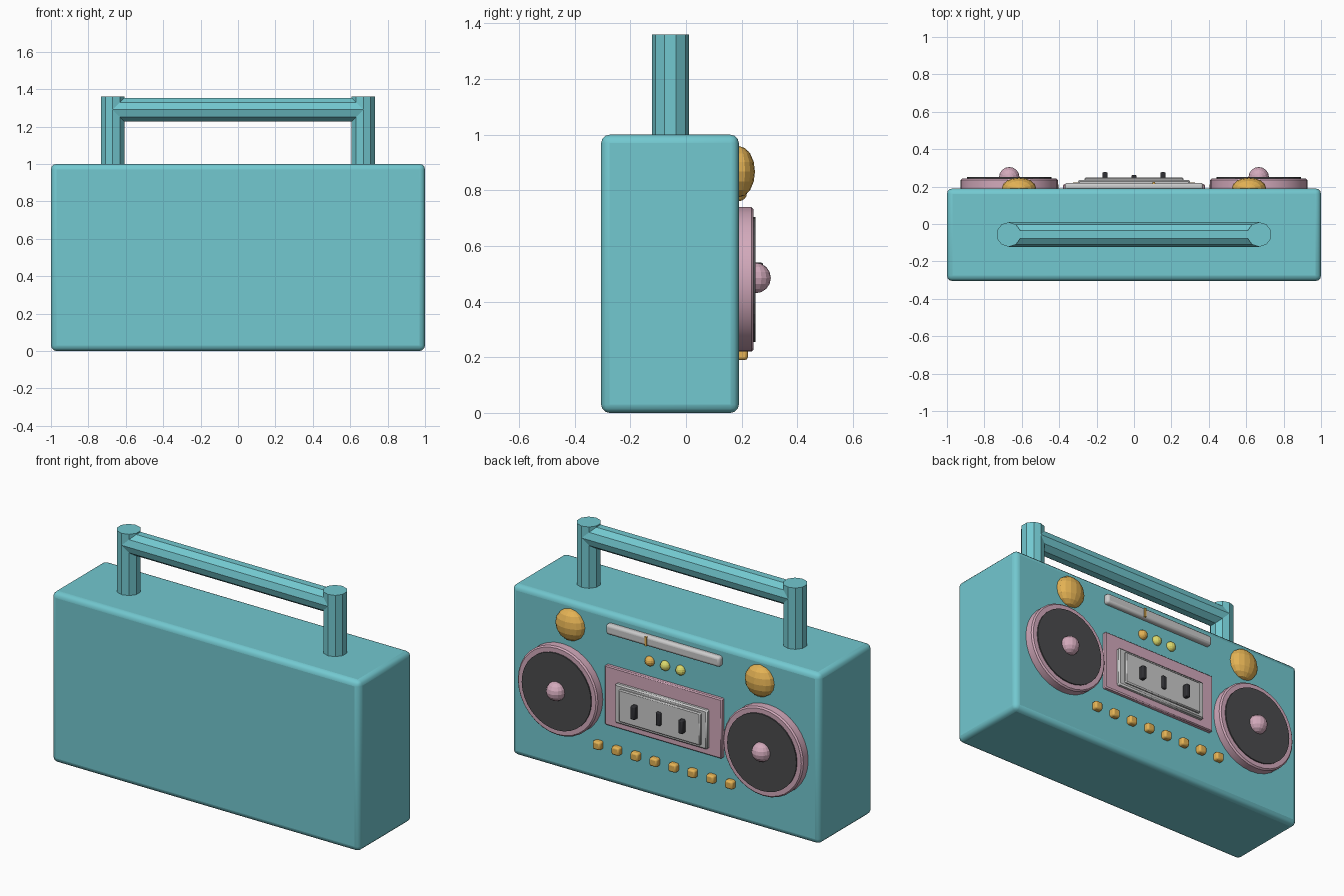
import bpy, math

if "Cube" in bpy.data.objects:
    bpy.data.objects.remove(bpy.data.objects["Cube"])

def mat(name, r, g, b):
    m = bpy.data.materials.new(name)
    m.diffuse_color = (r, g, b, 1)
    m.use_nodes = True
    m.node_tree.nodes["Principled BSDF"].inputs["Base Color"].default_value = m.diffuse_color
    return m

TEAL = mat("teal", .17, .58, .63)
PINK = mat("pink", .65, .40, .50)
DARK = mat("dark", .07, .07, .075)
GOLD = mat("gold", .78, .45, .09)
LIME = mat("lime", .72, .70, .15)
BLACK = mat("black", .03, .03, .035)

def finish(name, material, bevel=0, segments=2):
    o = bpy.context.object
    o.name = name
    if material:
        o.data.materials.append(material)
    bpy.ops.object.transform_apply(location=False, rotation=True, scale=True)
    if bevel:
        b = o.modifiers.new("bevel", 'BEVEL')
        b.width, b.segments = bevel, segments
        b.limit_method = 'ANGLE'
        b.angle_limit = math.radians(50)
        bpy.ops.object.shade_smooth_by_angle(angle=math.radians(35))
    return o

def box(name, x, y, z, material=None, bevel=0, segments=2):
    """Box from (min, max) ranges."""
    bpy.ops.mesh.primitive_cube_add(size=1, location=[sum(r) / 2 for r in (x, y, z)])
    bpy.context.object.scale = [r[1] - r[0] for r in (x, y, z)]
    return finish(name, material, bevel, segments)

def disc(name, x, z, r, y0, y1, material, bevel=0):
    """Cylinder lying along y."""
    bpy.ops.mesh.primitive_cylinder_add(vertices=32, radius=r, depth=y1 - y0,
        location=(x, (y0 + y1) / 2, z), rotation=(math.pi / 2, 0, 0))
    return finish(name, material, bevel, 1)

def ball(name, x, y, z, r, material, depth=None):
    bpy.ops.mesh.primitive_uv_sphere_add(segments=16, ring_count=8, radius=r, location=(x, y, z))
    bpy.context.object.scale.y = (depth or r) / r
    return finish(name, material)

# Case
box("case", (-1, 1), (-.305, .19), (0, 1), TEAL, .03, 3)

# Handle: ten-sided posts and grip
for s, side in ((-1, "left"), (1, "right")):
    bpy.ops.mesh.primitive_cylinder_add(vertices=10, radius=.066, depth=.40,
        location=(s * .67, -.056, 1.16))
    finish(f"handle_post_{side}", TEAL)
bpy.ops.mesh.primitive_cylinder_add(vertices=10, radius=.066, depth=1.34,
    location=(0, -.056, 1.29), rotation=(0, math.pi / 2, 0))
finish("handle_grip", TEAL)

# Speakers and dial knobs, one per side
for s, side in ((-1, "left"), (1, "right")):
    x = s * .667
    disc(f"speaker_ring_{side}", x, .48, .26, .17, .243, PINK, .008)
    disc(f"speaker_cone_{side}", x, .48, .225, .20, .25, DARK)
    ball(f"speaker_dome_{side}", x, .25, .485, .055, PINK)
    ball(f"dial_knob_{side}", s * .615, .19, .867, .092, GOLD, .058)

# Tuner strip with needle
box("tuner_strip", (-.37, .37), (.17, .22), (.885, .945), None, .015, 3)
box("tuner_needle", (.10, .112), (.20, .225), (.888, .942), GOLD)

# Indicator lights
for i, m in enumerate((GOLD, LIME, LIME)):
    ball(f"indicator_light_{i}", .1 - .1 * i, .19, .79, .029, m)

# Tape deck
box("deck_panel", (-.38, .38), (.17, .213), (.35, .70), PINK, .006, 1)
box("deck_frame", (-.30, .30), (.19, .235), (.39, .62), None, .008, 1)
box("deck_window", (-.265, .265), (.20, .248), (.41, .60), None, .006, 1)
for i, (x, y) in enumerate(((-.155, .277), (0, .262), (.155, .277))):
    box(f"deck_spindle_{i}", (x - .014, x + .014), (.23, y), (.462, .54), BLACK, .006, 2)

# Row of push buttons
for i in range(8):
    x = -.43 + i * .86 / 7
    box(f"push_button_{i}", (x - .025, x + .025), (.17, .222), (.19, .238), GOLD, .01, 2)
